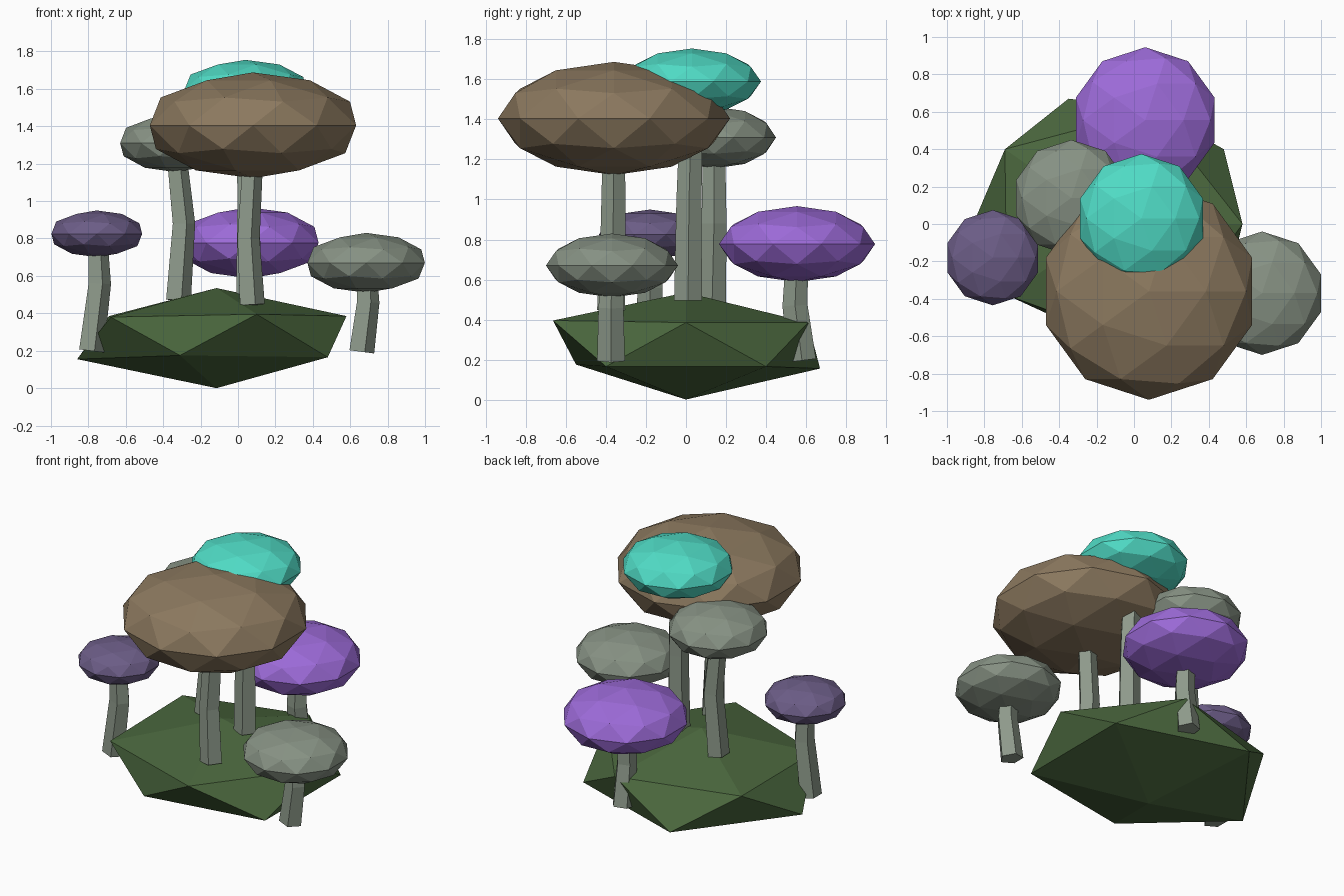
import bpy, bmesh, math
from mathutils import Vector

if "Cube" in bpy.data.objects:
    bpy.data.objects.remove(bpy.data.objects["Cube"])


def material(name, rgb):
    lin = [((c / 255 + 0.055) / 1.055) ** 2.4 for c in rgb]
    m = bpy.data.materials.new(name)
    m.diffuse_color = (*lin, 1)
    m.use_nodes = True
    m.node_tree.nodes["Principled BSDF"].inputs["Base Color"].default_value = m.diffuse_color
    return m


GREEN = material("moss green", (75, 104, 62))
STEM = material("stem grey", (142, 154, 139))
GREY = material("cap grey", (135, 146, 132))
BROWN = material("cap brown", (140, 121, 95))
TEAL = material("cap turquoise", (80, 220, 198))
VIOLET = material("cap violet", (157, 107, 217))
DUSK = material("cap dusky purple", (108, 93, 135))


def finish(bm, name, mat):
    bmesh.ops.recalc_face_normals(bm, faces=bm.faces)
    me = bpy.data.meshes.new(name)
    bm.to_mesh(me)
    bm.free()
    me.materials.append(mat)
    ob = bpy.data.objects.new(name, me)
    bpy.context.collection.objects.link(ob)
    return ob


def cap(name, mat, centre, r, h):
    bm = bmesh.new()
    bmesh.ops.create_icosphere(bm, subdivisions=2, radius=1)
    for v in bm.verts:
        v.co = Vector((v.co.x * r, v.co.y * r, v.co.z * h)) + Vector(centre)
    finish(bm, name, mat)


def stem(name, path, radii, sides=5):
    # bent five-sided tube through the path points
    bm = bmesh.new()
    rings = []
    for i, (p, r) in enumerate(zip(path, radii)):
        a = Vector(path[max(i - 1, 0)])
        b = Vector(path[min(i + 1, len(path) - 1)])
        d = (b - a).normalized()
        ring = []
        for k in range(sides):
            t = 2 * math.pi * k / sides
            x, y = r * math.cos(t), r * math.sin(t)
            ring.append(bm.verts.new(Vector(p) + Vector((x, y, -(d.x * x + d.y * y) / d.z))))
        rings.append(ring)
    for lo, hi in zip(rings, rings[1:]):
        for k in range(sides):
            n = (k + 1) % sides
            bm.faces.new((lo[k], lo[n], hi[n], hi[k]))
    bm.faces.new(rings[0][::-1])
    bm.faces.new(rings[-1])
    finish(bm, name, STEM)


# Mossy rock: squashed icosahedron with slightly uneven corners
corners = [
    (-0.115, 0, 0), (-0.115, 0, 0.535),
    (0.48, 0.40, 0.165), (0.48, -0.40, 0.165), (-0.31, -0.55, 0.175),
    (-0.86, 0, 0.155), (-0.35, 0.67, 0.155),
    (0.58, 0, 0.385), (0.10, -0.665, 0.395), (-0.68, -0.38, 0.38),
    (-0.69, 0.40, 0.385), (0.10, 0.61, 0.385),
]
bm = bmesh.new()
bmesh.ops.convex_hull(bm, input=[bm.verts.new(c) for c in corners])
finish(bm, "mossy_rock", GREEN)

# Mushrooms: name, colour, cap centre, cap radius, cap half height, stem base, stem bend
mushrooms = [
    ("large_front", BROWN, (0.08, -0.36, 1.405), 0.58, 0.283,
     (0.07, -0.375, 0.445), (0.05, -0.365, 0.80)),
    ("tall_middle", TEAL, (0.04, 0.03, 1.59), 0.345, 0.165,
     (0.05, 0.01, 0.495), (0.05, 0.015, 1.00)),
    ("back_left", GREY, (-0.335, 0.14, 1.31), 0.31, 0.155,
     (-0.325, 0.13, 0.47), (-0.295, 0.14, 0.88)),
    ("back", VIOLET, (0.06, 0.555, 0.777), 0.39, 0.19,
     (0.06, 0.58, 0.195), (0.06, 0.545, 0.47)),
    ("right", GREY, (0.685, -0.37, 0.67), 0.33, 0.16,
     (0.655, -0.375, 0.195), (0.69, -0.375, 0.46)),
    ("left", DUSK, (-0.755, -0.18, 0.825), 0.255, 0.125,
     (-0.79, -0.18, 0.20), (-0.745, -0.18, 0.56)),
]
for name, mat, c, r, h, base, bend in mushrooms:
    cap(name + "_cap", mat, c, r, h)
    stem(name + "_stem", [base, bend, (c[0], c[1], c[2] - 0.3 * h)], [0.073, 0.066, 0.058])
